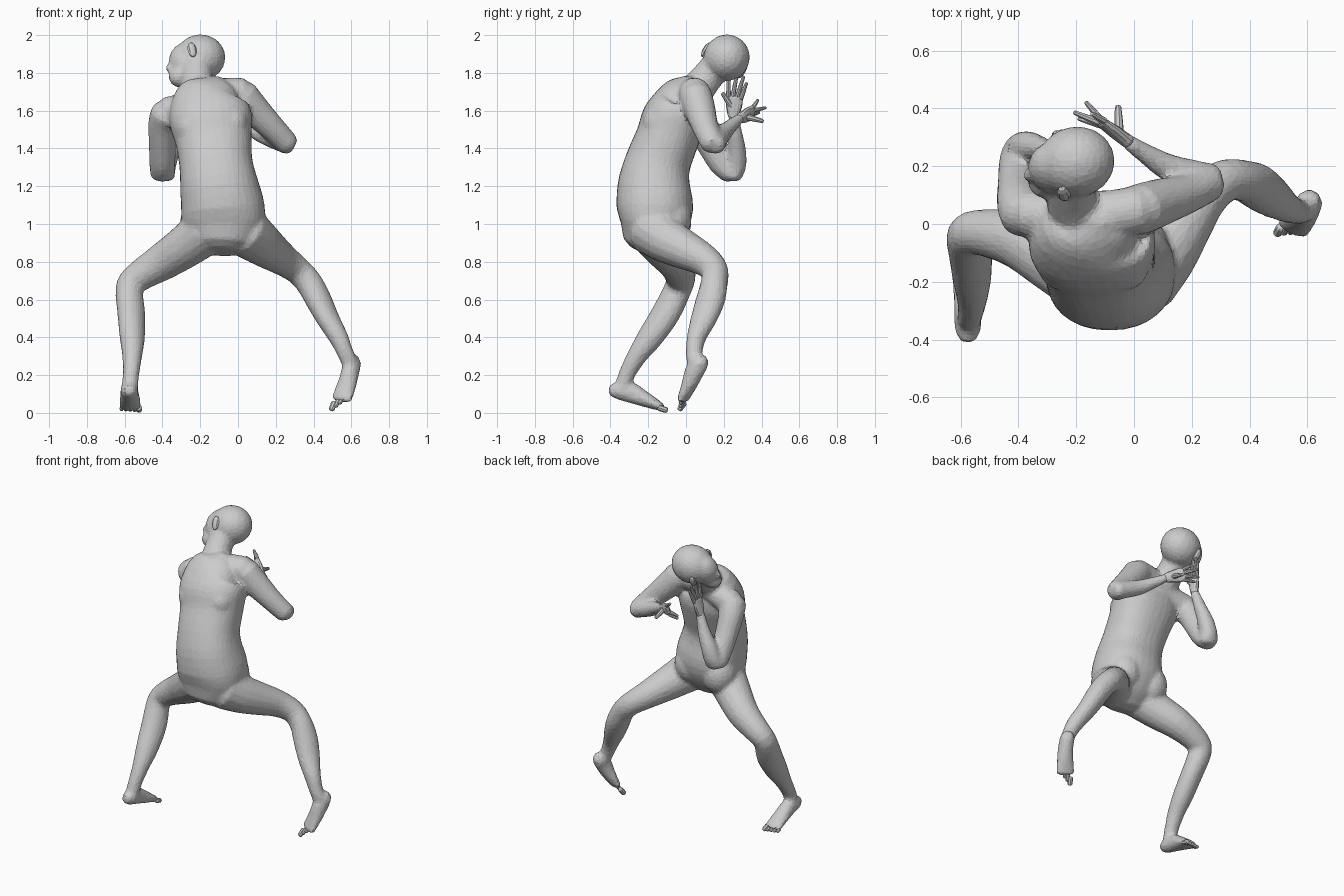
import bpy, bmesh, math
from mathutils import Vector, Matrix

cube = bpy.data.objects.get("Cube")
if cube:
    bpy.data.objects.remove(cube)

clay = bpy.data.materials.new("clay_grey")
clay.use_nodes = True
GREY = (0.6, 0.6, 0.6, 1)
clay.diffuse_color = GREY
clay.node_tree.nodes["Principled BSDF"].inputs["Base Color"].default_value = GREY


def add_object(name, bm):
    bmesh.ops.recalc_face_normals(bm, faces=bm.faces[:])
    mesh = bpy.data.meshes.new(name)
    bm.to_mesh(mesh)
    bm.free()
    mesh.materials.append(clay)
    obj = bpy.data.objects.new(name, mesh)
    bpy.context.collection.objects.link(obj)
    return obj


def spline(rows, steps):
    """Smooth curve through rows of x, y, z, half width, half depth."""
    rows = [Vector(r if len(r) == 5 else (*r, r[3])) for r in rows]
    out = []
    for i in range(len(rows) - 1):
        p0, p1 = rows[max(i - 1, 0)], rows[i]
        p2, p3 = rows[i + 1], rows[min(i + 2, len(rows) - 1)]
        for k in range(steps):
            t = k / steps
            out.append(p1 + (p2 - p0) * (t / 2)
                       + (p0 * 2 - p1 * 5 + p2 * 4 - p3) * (t * t / 2)
                       + (p1 * 3 - p0 - p2 * 3 + p3) * (t ** 3 / 2))
    return out + [rows[-1]]


def loft(bm, rows, hint=(0.3, 1, 0.2), sides=16, steps=3, power=1.0):
    """Oval sections along a smooth path, with rounded ends."""
    pts = spline(rows, steps)
    last = len(pts) - 1
    rings = []
    for i, p in enumerate(pts):
        t = (pts[min(i + 1, last)].to_3d() - pts[max(i - 1, 0)].to_3d()).normalized()
        u = Vector(hint)
        u = (u - t * u.dot(t)).normalized()
        v = t.cross(u)
        c, a, b = p.to_3d(), p[3], p[4]
        caps = [(0.0, 1.0)]
        if i == 0:
            caps = [(-0.55, 0.45), (-0.35, 0.8)] + caps
        if i == last:
            caps += [(0.35, 0.8), (0.55, 0.45)]
        for shift, scale in caps:
            rings.append((c + t * shift * min(a, b), u * a * scale, v * b * scale))

    def rounded(value):
        return math.copysign(abs(value) ** power, value)

    loops = []
    for c, u, v in rings:
        angles = [2 * math.pi * k / sides for k in range(sides)]
        loops.append([bm.verts.new(c + u * rounded(math.cos(w)) + v * rounded(math.sin(w)))
                      for w in angles])
    for low, high in zip(loops, loops[1:]):
        for k in range(sides):
            n = (k + 1) % sides
            bm.faces.new((low[k], low[n], high[n], high[k]))
    bm.faces.new(loops[0])
    bm.faces.new(loops[-1])


def ball(bm, centre, radii, frame=Matrix.Identity(4), segments=18):
    matrix = frame @ Matrix.Translation(centre) @ Matrix.Diagonal((*radii, 1))
    bmesh.ops.create_uvsphere(bm, u_segments=segments, v_segments=segments * 2 // 3,
                              radius=1, matrix=matrix)


body = bmesh.new()

# Trunk, leaning back and to one side
loft(body, [
    (-.08, -.2, .93, .185, .15), (-.078, -.18, .99, .215, .18),
    (-.08, -.165, 1.08, .222, .203), (-.1, -.17, 1.2, .208, .193),
    (-.117, -.15, 1.32, .194, .174), (-.13, -.1, 1.45, .203, .167),
    (-.145, -.065, 1.56, .22, .167), (-.15, -.03, 1.65, .195, .135),
    (-.13, 0, 1.7, .14, .1), (-.12, .025, 1.73, .08, .07)],
    hint=(1, 0, 0), sides=32, power=.9)
# Chest and seat
for x, lift in ((-.25, -.02), (-.03, 0)):
    ball(body, (x, -.135, 1.53 + lift), (.085, .095, .1))
    ball(body, (x * .95 + .04, -.085, 1.03 + lift), (.11, .115, .13))
# Shoulder line and neck
loft(body, [(-.37, .035, 1.59, .085), (-.27, .03, 1.62, .078), (-.17, .03, 1.665, .085),
            (-.07, .035, 1.69, .084), (.02, .05, 1.688, .086)])
loft(body, [(-.19, .02, 1.67, .1), (-.217, .09, 1.75, .088), (-.215, .16, 1.84, .08)],
     hint=(1, 0, 0))

# Head, turned sideways: local x is forward, y is sideways, z is up
forward = Vector((-.97, -.15, -.1)).normalized()
up = Vector((0, .5, .86))
up = (up - forward * up.dot(forward)).normalized()
across = up.cross(forward)
head = Matrix((forward, across, up)).transposed().to_4x4()
head.translation = (-.2, .215, 1.88)
ball(body, (0, 0, 0), (.135, .123, .124), head)
ball(body, (.08, 0, -.02), (.09, .085, .11), head)
ball(body, (.12, 0, -.105), (.066, .06, .055), head)
ball(body, (.135, 0, .015), (.03, .055, .03), head)
ball(body, (.168, 0, -.045), (.03, .018, .03), head)
ball(body, (.17, 0, -.1), (.018, .03, .018), head)
ears = bmesh.new()
for sign in (-1, 1):
    ball(ears, (.055, sign * .113, -.01), (.024, .016, .044), head, 9)
add_object("ears", ears)

# Legs, each one continuous form from hip to ankle
loft(body, [
    (-.17, -.18, .965, .13), (-.28, -.12, .88, .115), (-.4, -.055, .8, .1),
    (-.52, -.03, .725, .082), (-.575, -.04, .665, .074),
    (-.565, -.105, .53, .082, .068), (-.56, -.19, .4, .072, .064),
    (-.56, -.26, .3, .053), (-.567, -.315, .2, .044), (-.572, -.335, .13, .044)],
    hint=(-.57, -.49, .42))
loft(body, [
    (.025, -.18, .97, .14), (.1, -.1, .912, .122), (.17, 0, .86, .104),
    (.24, .095, .81, .086), (.315, .15, .755, .074), (.375, .15, .69, .072),
    (.425, .13, .6, .068, .08), (.475, .095, .5, .059, .073),
    (.532, .055, .4, .052), (.567, .043, .32, .044), (.59, .047, .27, .044)],
    hint=(-.63, .31, -.45))

# Feet
loft(body, [
    (-.575, -.39, .12, .036), (-.575, -.36, .118, .047), (-.575, -.3, .11, .048, .056),
    (-.572, -.22, .073, .054, .042), (-.57, -.13, .03, .061, .022)], hint=(1, 0, 0))
loft(body, [
    (.612, .088, .285, .036), (.606, .075, .265, .047), (.595, .045, .22, .047, .053),
    (.578, .02, .155, .053, .042), (.548, -.015, .072, .062, .024)], hint=(.8, 0, .55))

# Arms, folded up behind the shoulders
loft(body, [
    (-.375, .03, 1.585, .088), (-.395, .07, 1.53, .081), (-.4, .13, 1.42, .073),
    (-.4, .19, 1.32, .069), (-.4, .235, 1.262, .067, .052)], hint=(1, 0, 0))
loft(body, [
    (-.397, .25, 1.258, .064, .05), (-.385, .262, 1.31, .058), (-.36, .268, 1.38, .052),
    (-.32, .262, 1.47, .04), (-.285, .25, 1.57, .028)], hint=(1, 0, 0))
loft(body, [
    (.02, .05, 1.68, .09), (.09, .075, 1.6, .083), (.185, .105, 1.505, .069),
    (.262, .14, 1.425, .062)])
loft(body, [
    (.27, .155, 1.42, .054), (.22, .165, 1.44, .054), (.12, .195, 1.48, .048),
    (.03, .25, 1.53, .034), (-.02, .285, 1.56, .028)])

# Blend the forms into one faceted skin
skin = add_object("body", body)
blend = skin.modifiers.new("blend", "REMESH")
blend.mode = "VOXEL"
blend.voxel_size = .013
soften = skin.modifiers.new("soften", "SMOOTH")
soften.factor = .5
soften.iterations = 5
facets = skin.modifiers.new("facets", "DECIMATE")
facets.ratio = .22


def toes(side, ball_of_foot, reach, row):
    start, reach, row = Vector(ball_of_foot), Vector(reach), Vector(row)
    bm = bmesh.new()
    for i in range(5):
        base = start + row * (i - 2)
        r = .017 if i == 0 else .0135 - .0005 * i
        tip = base + reach * (1 - .08 * i)
        loft(bm, [(*base, r), (*base.lerp(tip, .5), r * .95), (*tip, r * .9)],
             hint=row, sides=8, steps=1)
    add_object(side + "_toes", bm)


toes("left", (-.57, -.14, .026), (0, .035, -.011), (-.023, 0, 0))
toes("right", (.55, -.012, .078), (-.012, -.02, -.03), (.021, 0, .014))


# Hands with spread fingers; the thumb comes last
def hand(side, wrist, knuckles, row, tips):
    wrist, knuckles, row = Vector(wrist), Vector(knuckles), Vector(row)
    bm = bmesh.new()
    loft(bm, [(*wrist, .028, .024), (*wrist.lerp(knuckles, .5), .042, .02),
              (*knuckles, .044, .015)], hint=row, sides=12)
    for i, tip in enumerate(tips):
        tip = Vector(tip)
        thumb = i == len(tips) - 1
        base = wrist.lerp(knuckles, .35) if thumb else knuckles + row * (i - 1.5)
        r = .017 if thumb else .0125
        loft(bm, [(*base, r), (*base.lerp(tip, .5), r * .9), (*tip, r * .65)],
             hint=row, sides=8, steps=2)
    add_object(side + "_hand", bm)


hand("left", (-.285, .25, 1.57), (-.268, .258, 1.67), (0, .022, -.003),
     [(-.26, .225, 1.785), (-.255, .27, 1.795), (-.25, .305, 1.78), (-.25, .32, 1.745),
      (-.25, .195, 1.69)])
hand("right", (-.02, .285, 1.56), (-.11, .35, 1.59), (.004, .005, .021),
     [(-.19, .365, 1.56), (-.205, .385, 1.59), (-.165, .42, 1.615), (-.145, .38, 1.655),
      (-.055, .405, 1.545)])
